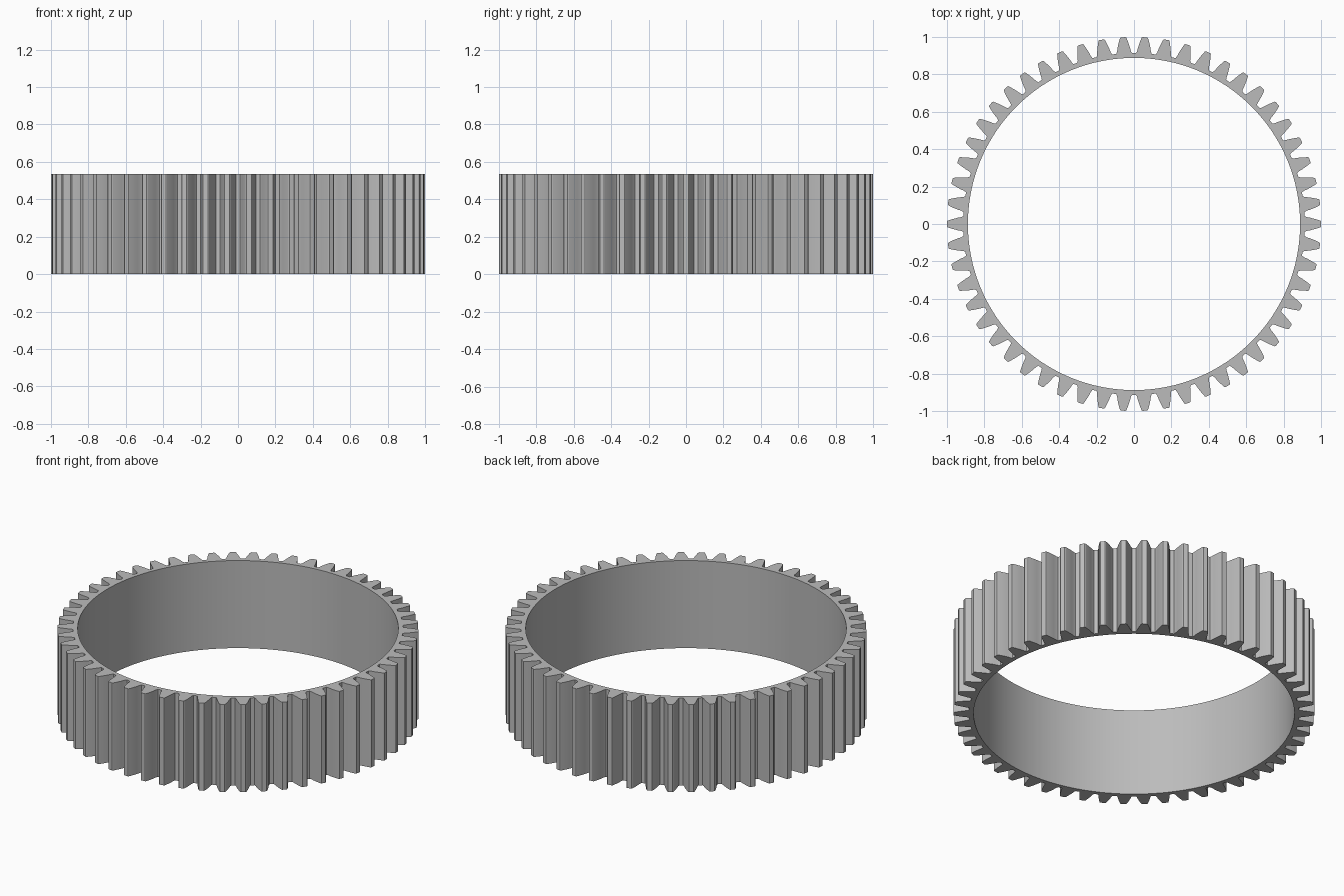
import bpy, bmesh, math

if "Cube" in bpy.data.objects:
    bpy.data.objects.remove(bpy.data.objects["Cube"], do_unlink=True)

TEETH, BORE, HEIGHT = 54, 0.888, 0.535
PITCH = 2 * math.pi / TEETH

# Half tooth: (radius, half width), from root to tip
flank = [(0.914, 0.042), (0.925, 0.037), (0.945, 0.033), (0.967, 0.027),
         (0.986, 0.021), (0.997, 0.017), (1.0, 0.013)]
half = [(r, math.asin(w / r)) for r, w in flank]
tooth = [(r, -a) for r, a in half] + [(r, a) for r, a in reversed(half)]

# Steel material
steel = bpy.data.materials.new("steel_grey")
steel.use_nodes = True
colour = (0.5, 0.5, 0.5, 1.0)
steel.diffuse_color = colour
steel.node_tree.nodes["Principled BSDF"].inputs["Base Color"].default_value = colour

# Flat ring: toothed outside joined to round bore
bm = bmesh.new()


def point(radius, angle):
    return bm.verts.new((radius * math.cos(angle), radius * math.sin(angle), 0))


outline = [(r, i * PITCH + a) for i in range(TEETH) for r, a in tooth]
outer = [point(r, a) for r, a in outline]
inner = [point(BORE, a) for r, a in outline]
for i in range(len(outer)):
    j = (i + 1) % len(outer)
    bm.faces.new((inner[i], outer[i], outer[j], inner[j]))

# Raise the ring to full height
top = bmesh.ops.extrude_face_region(bm, geom=bm.faces[:], use_keep_orig=True)
bmesh.ops.translate(bm, vec=(0, 0, HEIGHT),
                    verts=[g for g in top["geom"] if isinstance(g, bmesh.types.BMVert)])
bmesh.ops.recalc_face_normals(bm, faces=bm.faces[:])

mesh = bpy.data.meshes.new("ring_gear")
bm.to_mesh(mesh)
bm.free()
mesh.materials.append(steel)
gear = bpy.data.objects.new("ring_gear", mesh)
bpy.context.collection.objects.link(gear)

# Smooth bore and flanks, crisp rims
bpy.ops.object.select_all(action="DESELECT")
gear.select_set(True)
bpy.context.view_layer.objects.active = gear
bpy.ops.object.shade_smooth_by_angle(angle=math.radians(20))
